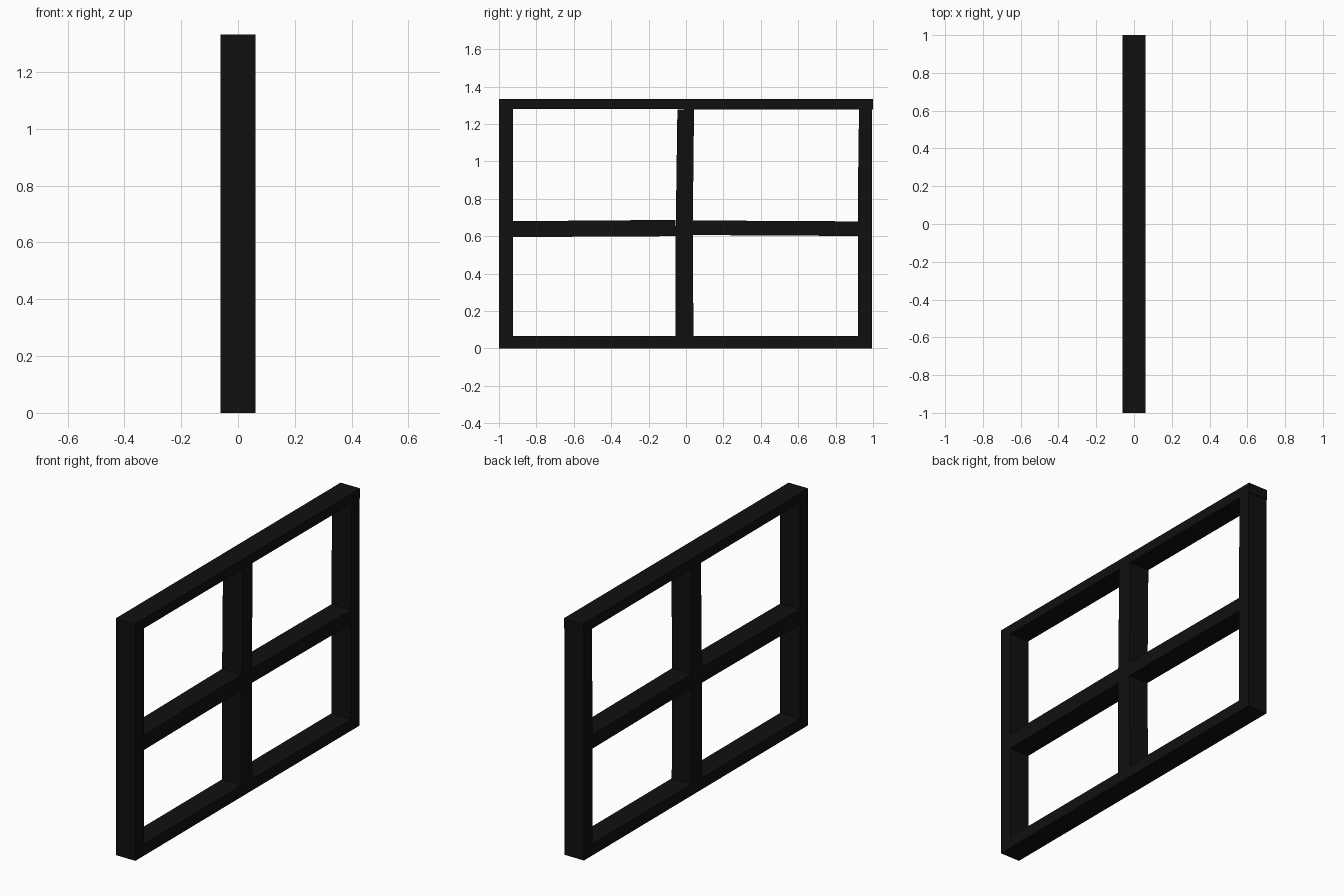
import bpy

if "Cube" in bpy.data.objects:
    bpy.data.objects.remove(bpy.data.objects["Cube"])

HALF_DEPTH = 0.061

black = bpy.data.materials.new("black_paint")
black.diffuse_color = (0.005, 0.005, 0.005, 1)
black.use_nodes = True
black.node_tree.nodes["Principled BSDF"].inputs["Base Color"].default_value = black.diffuse_color


def bar(name, profile):
    """Extrude a (y, z) outline through the depth of the frame."""
    n = len(profile)
    verts = [(x, y, z) for x in (-HALF_DEPTH, HALF_DEPTH) for y, z in profile]
    faces = [tuple(reversed(range(n))), tuple(range(n, 2 * n))]
    faces += [(i, (i + 1) % n, n + (i + 1) % n, n + i) for i in range(n)]
    mesh = bpy.data.meshes.new(name)
    mesh.from_pydata(verts, [], faces)
    mesh.materials.append(black)
    bpy.context.collection.objects.link(bpy.data.objects.new(name, mesh))


# Outer frame: full-width rails with stiles between them
bar("bottom_rail", [(-1, 0), (0.995, 0), (0.995, 0.065), (-1, 0.065)])
bar("top_rail", [(-1, 1.28), (1, 1.277), (1, 1.333), (-1, 1.333)])
bar("left_stile", [(-1, 0.065), (-0.925, 0.065), (-0.925, 1.28), (-1, 1.28)])
bar("right_stile", [(0.92, 0.065), (0.995, 0.065), (0.995, 1.277),
                    (0.925, 1.277), (0.92, 0.9)])

# Slightly uneven centre bars
bar("centre_mullion", [(-0.057, 0.065), (0.04, 0.065), (0.036, 0.64),
                       (0.043, 1.278), (-0.046, 1.278), (-0.055, 0.64)])
bar("left_crossbar", [(-0.925, 0.595), (-0.055, 0.6), (-0.055, 0.687), (-0.925, 0.68)])
bar("right_crossbar", [(0.036, 0.606), (0.92, 0.601), (0.92, 0.679), (0.036, 0.684)])
